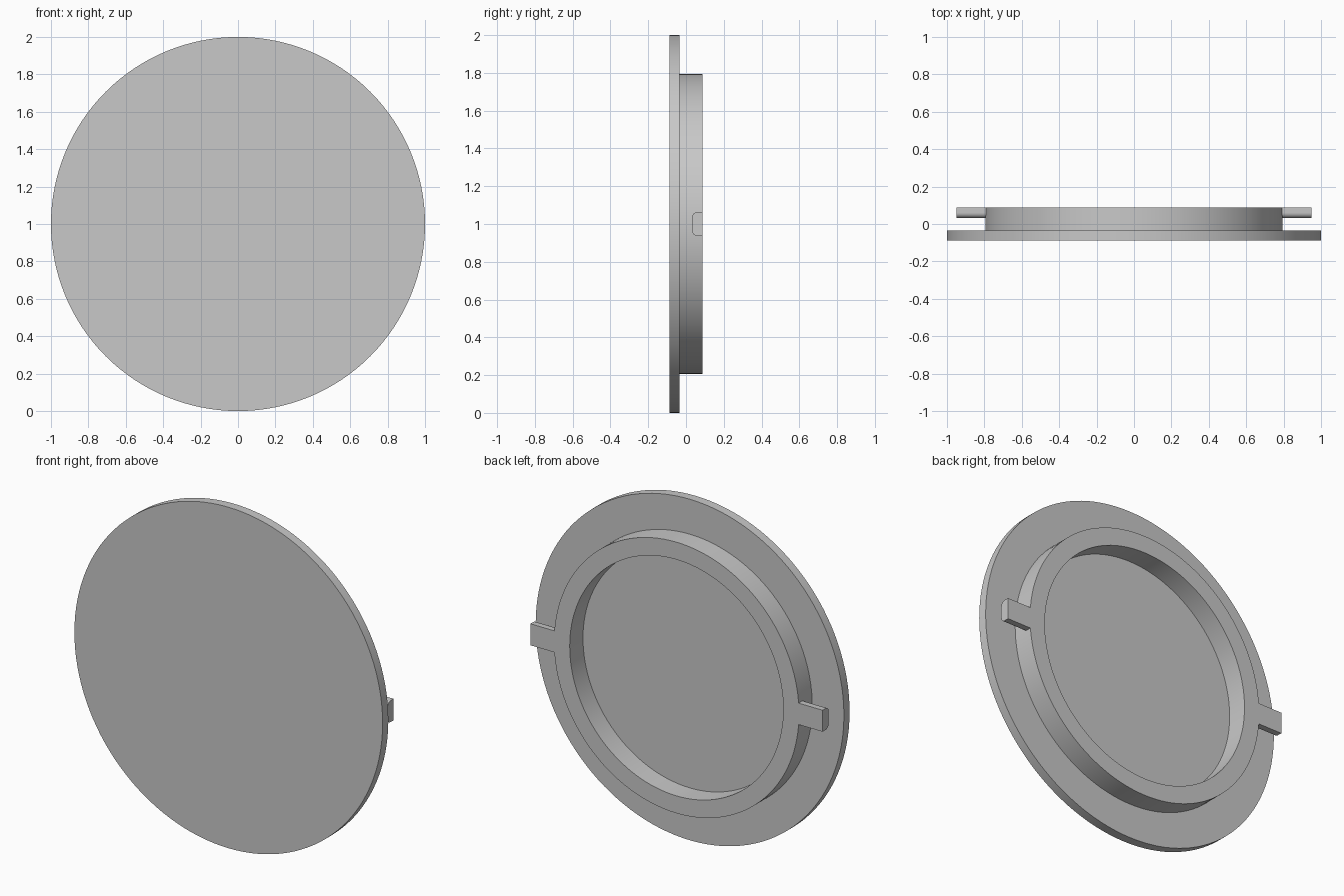
import bpy, bmesh, math
from mathutils import Matrix, Vector

cube = bpy.data.objects.get("Cube")
if cube:
    bpy.data.objects.remove(cube)

SEGMENTS = 128
FRONT, STEP, BACK = -0.088, -0.035, 0.088    # depths along y
DISC_R, RING_R, BORE_R = 1.0, 0.795, 0.693
CENTRE = Vector((0, 0, 1))

grey = bpy.data.materials.new("plain grey")
grey.use_nodes = True
colour = (0.58, 0.58, 0.58, 1)
grey.diffuse_color = colour
grey.node_tree.nodes["Principled BSDF"].inputs["Base Color"].default_value = colour


def finish(bm, name):
    bmesh.ops.remove_doubles(bm, verts=bm.verts, dist=1e-5)
    bmesh.ops.recalc_face_normals(bm, faces=bm.faces)
    bmesh.ops.translate(bm, verts=bm.verts, vec=CENTRE)
    mesh = bpy.data.meshes.new(name)
    bm.to_mesh(mesh)
    bm.free()
    obj = bpy.data.objects.new(name, mesh)
    bpy.context.collection.objects.link(obj)
    mesh.materials.append(grey)
    bpy.ops.object.select_all(action='DESELECT')
    obj.select_set(True)
    bpy.context.view_layer.objects.active = obj
    bpy.ops.object.shade_smooth_by_angle(angle=math.radians(30))
    return obj


# Lid body: flat disc with a raised ring behind it, turned about the y axis
profile = [(0, FRONT), (DISC_R, FRONT), (DISC_R, STEP), (RING_R, STEP),
           (RING_R, BACK), (BORE_R, BACK), (BORE_R, STEP), (0, STEP)]
bm = bmesh.new()
points = [bm.verts.new((r, y, 0)) for r, y in profile]
edges = [bm.edges.new(pair) for pair in zip(points, points[1:])]
bmesh.ops.spin(bm, geom=points + edges, cent=(0, 0, 0), axis=(0, 1, 0),
               angle=math.tau, steps=SEGMENTS, use_merge=True)
finish(bm, "lid_disc_and_ring")


# Locking tabs: bars with two rounded edges, meeting the curved ring wall
def locking_tab(name, side):
    half, front, corner, tip = 0.063, 0.032, 0.028, 0.948
    section = [(BACK, half)]
    for i in range(7):
        a = math.radians(15 * i)
        section.append((front + corner * (1 - math.sin(a)),
                        half - corner * (1 - math.cos(a))))
    section += [(y, -z) for y, z in reversed(section)]
    bm = bmesh.new()
    inner = [bm.verts.new((side * (math.sqrt(RING_R ** 2 - z * z) - 0.002), y, z))
             for y, z in section]
    outer = [bm.verts.new((side * tip, y, z)) for y, z in section]
    bm.faces.new(inner)
    bm.faces.new(outer)
    for i in range(len(section)):
        j = (i + 1) % len(section)
        bm.faces.new((inner[i], inner[j], outer[j], outer[i]))
    finish(bm, name)


locking_tab("left_locking_tab", 1)
locking_tab("right_locking_tab", -1)
